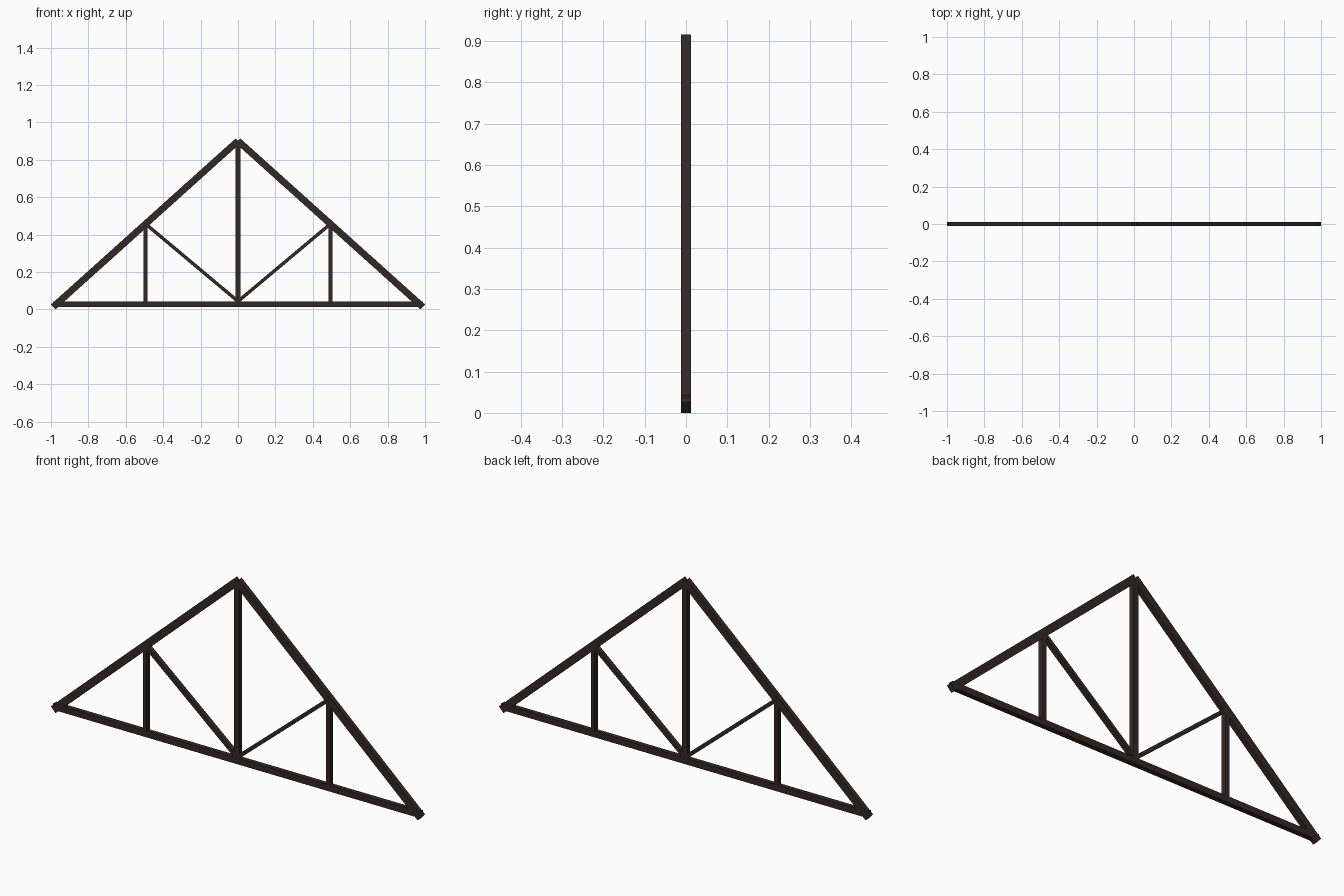
import bpy
from math import atan2
from mathutils import Vector

if "Cube" in bpy.data.objects:
    bpy.data.objects.remove(bpy.data.objects["Cube"])

DEPTH = 0.024
HALF, EAVE, APEX = 0.988, 0.0135, 0.9015
CHORD_W = 0.030
CHORD_TOP = EAVE + CHORD_W
MID = Vector((HALF / 2, 0, (EAVE + APEX) / 2))

timber = bpy.data.materials.new("dark_timber")
timber.diffuse_color = (0.03, 0.022, 0.02, 1)
timber.use_nodes = True
timber.node_tree.nodes["Principled BSDF"].inputs["Base Color"].default_value = timber.diffuse_color


def beam(name, start, end, width):
    """Square-ended bar lying in the xz plane between two points."""
    a, b = Vector(start), Vector(end)
    d = b - a
    bpy.ops.mesh.primitive_cube_add(size=1, location=(a + b) / 2,
                                    rotation=(0, -atan2(d.z, d.x), 0))
    ob = bpy.context.object
    ob.name = name
    ob.scale = (d.length, DEPTH, width)
    bpy.ops.object.transform_apply(location=False, rotation=False, scale=True)
    ob.data.materials.append(timber)
    return ob


# Bottom chord and central king post
chord_z = EAVE + CHORD_W / 2
beam("bottom_chord", (-HALF, 0, chord_z), (HALF, 0, chord_z), CHORD_W)
beam("king_post", (0, 0, CHORD_TOP), (0, 0, APEX), 0.027)

# Mirrored rafters, side posts and diagonal braces
for side, s in (("left", -1), ("right", 1)):
    mid = (s * MID.x, 0, MID.z)
    beam(side + "_rafter", (s * HALF, 0, EAVE), (0, 0, APEX), 0.036)
    beam(side + "_post", (s * MID.x, 0, CHORD_TOP), mid, 0.021)
    beam(side + "_brace", (0, 0, CHORD_TOP), mid, 0.018)
